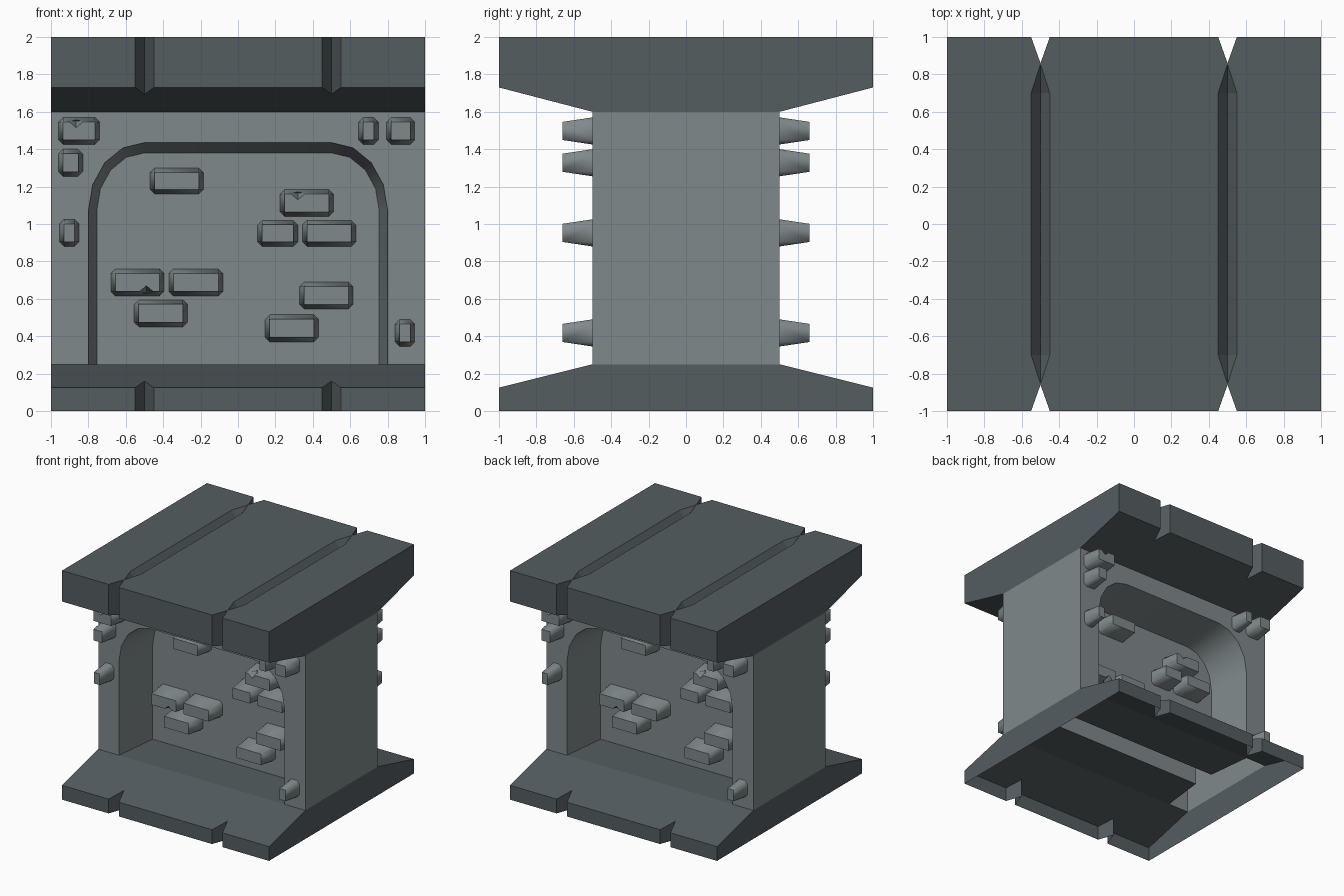
import bpy, bmesh, math
from mathutils import Vector

if "Cube" in bpy.data.objects:
    bpy.data.objects.remove(bpy.data.objects["Cube"])


def material(name, rgb):
    m = bpy.data.materials.new(name)
    m.diffuse_color = (*rgb, 1)
    m.use_nodes = True
    m.node_tree.nodes["Principled BSDF"].inputs["Base Color"].default_value = m.diffuse_color
    return m


STONE = material("light_stone", (0.215, 0.25, 0.255))
SLATE = material("dark_slate", (0.09, 0.11, 0.118))


def finish(name, bm, mat, angle=None):
    me = bpy.data.meshes.new(name)
    bm.to_mesh(me)
    bm.free()
    ob = bpy.data.objects.new(name, me)
    bpy.context.collection.objects.link(ob)
    if mat:
        me.materials.append(mat)
    if angle:
        smooth(ob, angle)
    return ob


def select(ob):
    bpy.ops.object.select_all(action='DESELECT')
    ob.select_set(True)
    bpy.context.view_layer.objects.active = ob


def smooth(ob, angle):
    select(ob)
    bpy.ops.object.shade_smooth_by_angle(angle=math.radians(angle))


def hull(name, points, mat=None):
    bm = bmesh.new()
    for p in points:
        bm.verts.new(p)
    bmesh.ops.convex_hull(bm, input=bm.verts[:])
    bmesh.ops.dissolve_limit(bm, angle_limit=0.01, verts=bm.verts[:], edges=bm.edges[:])
    bmesh.ops.recalc_face_normals(bm, faces=bm.faces[:])
    return finish(name, bm, mat)


def cut(ob, cutter):
    m = ob.modifiers.new("cut", 'BOOLEAN')
    m.operation, m.solver, m.object = 'DIFFERENCE', 'EXACT', cutter
    select(ob)
    bpy.ops.object.modifier_apply(modifier=m.name)
    bpy.data.objects.remove(cutter)


# Flared slabs at the top and bottom
def slab(name, profile):
    return hull(name, [(x, s * y, z) for x in (-1, 1) for s in (-1, 1) for y, z in profile], SLATE)


cap = slab("cap_slab", [(1, 2), (1, 1.73), (0.5, 1.6)])
base = slab("base_slab", [(1, 0), (1, 0.125), (0.5, 0.25)])

# Plank gaps: V notches in the edges, V grooves along the top
for x in (-0.5, 0.5):
    for s in (-1, 1):
        for ob in (cap, base):
            cut(ob, hull("notch_cutter", [(x + dx, s * y, z) for z in (-1, 3)
                                          for dx, y in ((0, 0.86), (-0.1, 1.14), (0.1, 1.14))]))
    outline = [(0, 0.855), (0.05, 0.7), (0.05, -0.7), (0, -0.855), (-0.05, -0.7), (-0.05, 0.7)]
    pts = [(x + dx, y, z) for z in (2, 2.4) for dx, y in outline]
    cut(cap, hull("groove_cutter", pts + [(x, -0.7, 1.93), (x, 0.7, 1.93)]))

# Base is an open shell; only the recess floors close it
bm = bmesh.new()
bm.from_mesh(base.data)
bmesh.ops.delete(bm, geom=[f for f in bm.faces if abs(f.normal.z) > 0.99], context='FACES_ONLY')
for s in (-1, 1):
    f = bm.faces.new([bm.verts.new((s * x, s * y, 0.25)) for x, y in
                      ((-0.8, -0.5), (0.8, -0.5), (0.755, -0.1), (-0.755, -0.1))])
    f.normal_update()
bm.to_mesh(base.data)
bm.free()


# Wall body with an arched tapering recess on both faces
def arch(rx, rz, n=4):
    right = [(0.5 + rx * math.cos(a), 1.07 + rz * math.sin(a))
             for a in (math.pi / 2 * i / n for i in range(n + 1))]
    half = [(0.5 + rx, 0.25)] + right
    return half + [(-x, z) for x, z in reversed(half)]


bm = bmesh.new()
for s in (-1, 1):
    def ring(pts, y):
        return [bm.verts.new((-s * x, s * y, z)) for x, z in pts]
    outer = ring(arch(0.3, 0.365), 0.5)
    inner = ring(arch(0.255, 0.31), 0.1)
    frame = ring([(-1, 0.25), (-1, 1.6), (1, 1.6), (1, 0.25)], 0.5)
    bm.faces.new(frame + outer)
    bm.faces.new(inner)
    for i in range(len(outer) - 1):
        bm.faces.new((outer[i], outer[i + 1], inner[i + 1], inner[i]))
    bm.faces.new([bm.verts.new((s, y, z)) for y, z in
                  ((-0.5, 0.25), (0.5, 0.25), (0.5, 1.6), (-0.5, 1.6))])
bmesh.ops.remove_doubles(bm, verts=bm.verts[:], dist=0.0001)
bmesh.ops.recalc_face_normals(bm, faces=bm.faces[:])
# make sure the shell faces outward
if any(f.normal.x < 0 for f in bm.faces if f.calc_center_median().x > 0.99):
    bmesh.ops.reverse_faces(bm, faces=bm.faces[:])
finish("wall_body", bm, STONE, 32)


# Bricks: chamfered foot tapering to a rectangular face; chip = (x, z) of a nick
def brick(name, s, y, x0, x1, z0, z1, chip=None):
    c, t, depth = 0.025, 0.024, 0.16
    foot = [(x0 + c, z0), (x1 - c, z0), (x1, z0 + c), (x1, z1 - c),
            (x1 - c, z1), (x0 + c, z1), (x0, z1 - c), (x0, z0 + c)]
    face = [(x, z) for x in (x0 + t, x1 - t) for z in (z0 + t, z1 - t)]
    pts = [(-s * x, s * y, z) for x, z in foot]
    pts += [(-s * x, s * (y + depth), z) for x, z in face]
    ob = hull(name, pts, STONE)
    if chip:
        o = Vector((-s * chip[0], s * (y + depth), chip[1]))
        cut(ob, hull("chip_cutter", [o + Vector(d) * k for k in (-1, 1) for d in
                                     ((0.042, 0, 0), (0, 0.09, 0), (0, 0, 0.035))]))
    smooth(ob, 50)


PILLAR = [(-0.96, -0.74, 1.425, 1.57, (-0.865, 1.55)), (-0.96, -0.83, 1.255, 1.4),
          (-0.955, -0.85, 0.88, 1.025), (0.645, 0.75, 1.425, 1.57),
          (0.795, 0.945, 1.425, 1.57), (0.84, 0.945, 0.345, 0.49)]
RECESS = [(-0.47, -0.185, 1.16, 1.3), (0.225, 0.51, 1.04, 1.185, (0.32, 1.165)),
          (0.105, 0.32, 0.88, 1.02), (0.345, 0.63, 0.88, 1.02),
          (-0.68, -0.395, 0.615, 0.76, (-0.49, 0.635)), (-0.37, -0.08, 0.615, 0.76),
          (-0.555, -0.27, 0.45, 0.595), (0.33, 0.615, 0.545, 0.69),
          (0.145, 0.43, 0.37, 0.515)]
for s, side in ((1, "back"), (-1, "front")):
    for b in PILLAR:
        brick(side + "_pillar_brick", s, 0.5, *b)
    for b in RECESS:
        brick(side + "_recess_brick", s, 0.1, *b)
